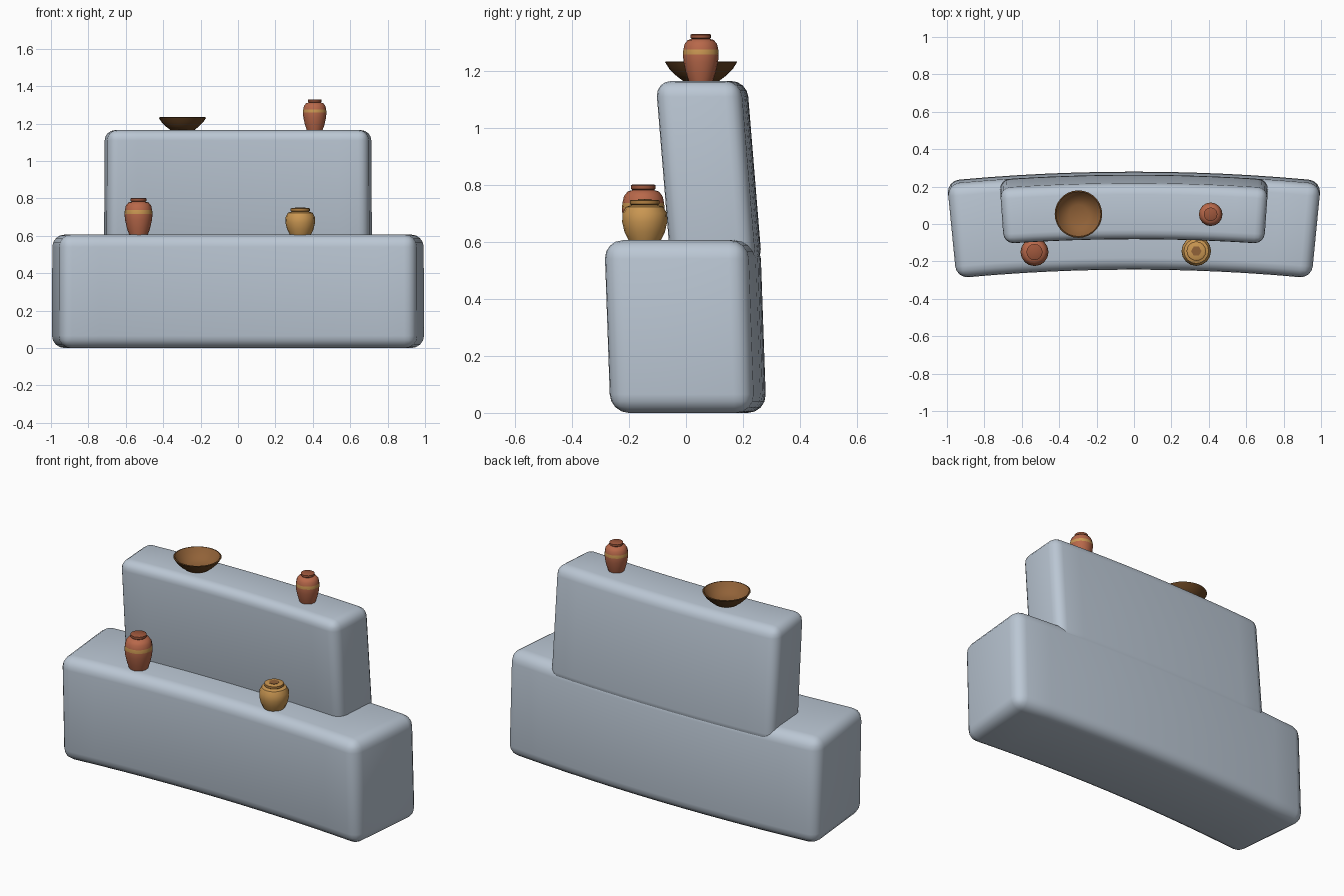
import bpy, bmesh, math
from mathutils import Vector

cube = bpy.data.objects.get("Cube")
if cube:
    bpy.data.objects.remove(cube, do_unlink=True)


def material(name, rgb):
    # display colour (0-255) to linear
    lin = [((c / 255 + 0.055) / 1.055) ** 2.4 for c in rgb] + [1]
    m = bpy.data.materials.new(name)
    m.use_nodes = True
    m.diffuse_color = lin
    m.node_tree.nodes["Principled BSDF"].inputs["Base Color"].default_value = lin
    return m


stone = material("pale blue stone", (187, 199, 212))
clay = material("terracotta", (184, 104, 74))
clay_dark = material("dark terracotta", (158, 87, 60))
ochre = material("ochre", (202, 151, 82))
ochre_dark = material("dark ochre", (178, 128, 66))
wood_dark = material("dark wood", (102, 67, 34))
wood = material("wood", (145, 98, 56))


def finish(bm, name, mats, angle):
    bmesh.ops.recalc_face_normals(bm, faces=bm.faces)
    mesh = bpy.data.meshes.new(name)
    bm.to_mesh(mesh)
    bm.free()
    for m in mats:
        mesh.materials.append(m)
    obj = bpy.data.objects.new(name, mesh)
    bpy.context.collection.objects.link(obj)
    bpy.ops.object.select_all(action='DESELECT')
    obj.select_set(True)
    bpy.context.view_layer.objects.active = obj
    bpy.ops.object.shade_smooth_by_angle(angle=math.radians(angle))
    return obj


def curved_block(name, half, front, back, z0, z1, lean, radius, bend=10):
    """Rounded box, bent along its length and leaning forward with height."""
    bm = bmesh.new()
    bmesh.ops.create_cube(bm, size=1)
    for v in bm.verts:
        v.co = Vector((2 * half * v.co.x,
                       front if v.co.y < 0 else back,
                       z0 if v.co.z < 0 else z1))
    bmesh.ops.bevel(bm, geom=bm.edges[:], offset=radius, segments=4,
                    profile=0.5, affect='EDGES')
    cuts = 12
    span = half - radius
    for i in range(1, cuts):
        bmesh.ops.bisect_plane(bm, geom=bm.verts[:] + bm.edges[:] + bm.faces[:],
                               plane_co=(span * (2 * i / cuts - 1), 0, 0),
                               plane_no=(1, 0, 0))
    for v in bm.verts:
        t = v.co.x / bend
        r = bend + v.co.y - lean * (v.co.z - z0)
        v.co.x = r * math.sin(t)
        v.co.y = r * math.cos(t) - bend
    return finish(bm, name, [stone], 60)


def lathe(name, profile, mats, place, scale=1, sides=16):
    """Spin (radius, height, material of the band above) points about z."""
    bm = bmesh.new()
    rings = []
    for r, z, _ in profile:
        if r == 0:
            rings.append([bm.verts.new((0, 0, z))] * sides)
        else:
            rings.append([bm.verts.new((r * math.cos(math.tau * i / sides),
                                        r * math.sin(math.tau * i / sides), z))
                          for i in range(sides)])
    for k in range(len(rings) - 1):
        a, b = rings[k], rings[k + 1]
        for i in range(sides):
            j = (i + 1) % sides
            loop = list(dict.fromkeys((a[i], a[j], b[j], b[i])))
            bm.faces.new(loop).material_index = profile[k][2]
    for v in bm.verts:
        v.co = v.co * scale + Vector(place)
    return finish(bm, name, mats, 40)


# Two stepped stone tiers
curved_block("lower_tier", 0.975, -0.225, 0.282, 0, 0.606, 0.035, 0.065)
curved_block("upper_tier", 0.702, -0.033, 0.267, 0.52, 1.165, 0.082, 0.055)

# Banded terracotta jars: body, ochre band, body, lip
jar = [(0, 0, 0), (0.05, 0, 0), (0.062, 0.035, 0), (0.072, 0.08, 0),
       (0.075, 0.112, 1), (0.073, 0.132, 0), (0.068, 0.155, 0),
       (0.055, 0.172, 0), (0.038, 0.177, 2), (0.043, 0.181, 2),
       (0.043, 0.194, 2), (0.038, 0.197, 2), (0, 0.197, 0)]
jar_mats = [clay, ochre, clay_dark]
lathe("lower_jar", jar, jar_mats, (-0.532, -0.15, 0.605))
lathe("upper_jar", jar, jar_mats, (0.41, 0.052, 1.164), 0.84)

# Squat ochre pot with a dark hexagonal mouth
pot = [(0, 0, 0), (0.056, 0, 0), (0.071, 0.03, 0), (0.079, 0.065, 0),
       (0.078, 0.095, 0), (0.066, 0.118, 0), (0.046, 0.124, 1),
       (0.052, 0.128, 1), (0.052, 0.14, 1), (0.046, 0.143, 0), (0, 0.143, 0)]
lathe("ochre_pot", pot, [ochre, ochre_dark], (0.333, -0.145, 0.605))
mouth = [(0, 0, 0), (0.028, 0, 0), (0.028, 0.003, 0), (0, 0.003, 0)]
lathe("pot_mouth", mouth, [wood], (0.333, -0.145, 0.747), sides=6)

# Open wooden bowl: dark outside and rim, lighter inside
bowl = [(0, 0, 0), (0.062, 0, 0), (0.088, 0.02, 0), (0.112, 0.044, 0),
        (0.127, 0.068, 0), (0.12, 0.07, 1), (0.104, 0.046, 1),
        (0.078, 0.022, 1), (0.05, 0.01, 1), (0, 0.008, 1)]
lathe("bowl", bowl, [wood_dark, wood], (-0.297, 0.053, 1.164), sides=28)
